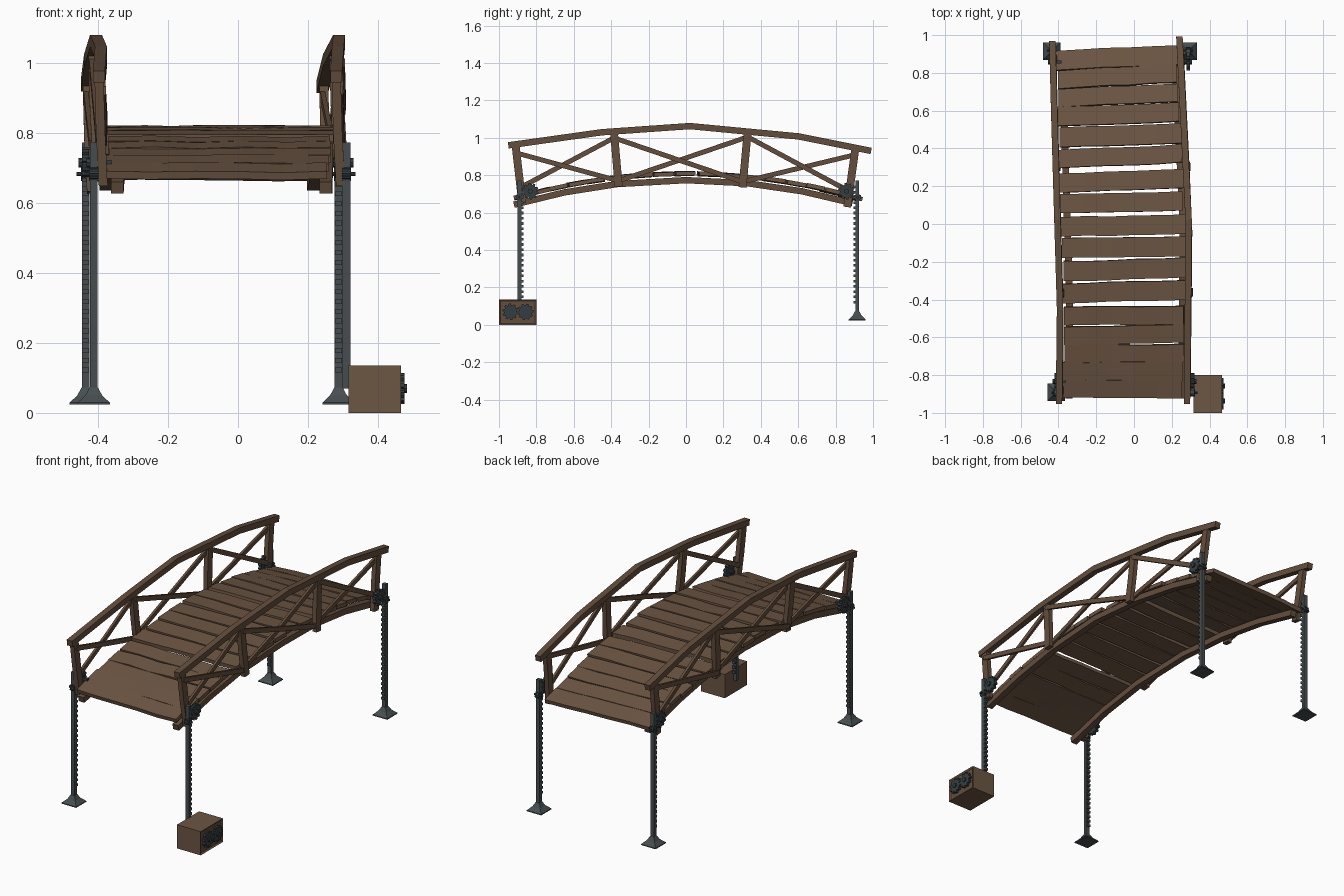
import bpy, bmesh, math, random
from mathutils import Vector

random.seed(4)
cube = bpy.data.objects.get("Cube")
if cube:
    bpy.data.objects.remove(cube)


def material(name, rgb):
    m = bpy.data.materials.new(name)
    m.use_nodes = True
    m.diffuse_color = (*rgb, 1)
    m.node_tree.nodes["Principled BSDF"].inputs["Base Color"].default_value = (*rgb, 1)
    return m


WOOD = material("brown wood", (0.150, 0.092, 0.056))
RAIL = material("dark brown wood", (0.125, 0.076, 0.046))
STEEL = material("grey steel", (0.062, 0.076, 0.080))
GEAR = material("dark steel", (0.036, 0.048, 0.054))


def finish(bm, name, mats):
    bmesh.ops.recalc_face_normals(bm, faces=bm.faces)
    mesh = bpy.data.meshes.new(name)
    bm.to_mesh(mesh)
    bm.free()
    for m in mats:
        mesh.materials.append(m)
    obj = bpy.data.objects.new(name, mesh)
    bpy.context.collection.objects.link(obj)
    return obj


def skin(bm, rings):
    """Join successive vertex rings and cap both ends."""
    loops = [[bm.verts.new(p) for p in ring] for ring in rings]
    n = len(loops[0])
    for a, b in zip(loops, loops[1:]):
        for i in range(n):
            j = (i + 1) % n
            bm.faces.new((a[i], a[j], b[j], b[i]))
    bm.faces.new(loops[0])
    bm.faces.new(loops[-1])


def timber(name, path, width, height, mat=RAIL, side=(1, 0, 0)):
    """Rectangular beam swept along a path; width lies along the side axis."""
    pts = [Vector(p) for p in path]
    s = Vector(side).normalized()
    rings = []
    for i, p in enumerate(pts):
        t = pts[min(i + 1, len(pts) - 1)] - pts[max(i - 1, 0)]
        up = t.cross(s).normalized() * height / 2
        w = s * width / 2
        rings.append([p + w + up, p - w + up, p - w - up, p + w - up])
    bm = bmesh.new()
    skin(bm, rings)
    return finish(bm, name, [mat])


def add_box(bm, lo, hi):
    skin(bm, [[(lo[0], lo[1], z), (hi[0], lo[1], z), (hi[0], hi[1], z), (lo[0], hi[1], z)]
              for z in (lo[2], hi[2])])


def cog(name, x, y, z, radius, depth, teeth=10, phase=0.0):
    """Toothed wheel facing sideways, with a raised hub."""
    bm = bmesh.new()
    step = 2 * math.pi / teeth

    def ring(px, outline):
        return [(px, y + r * math.cos(a), z + r * math.sin(a)) for r, a in outline]

    outline = []
    for i in range(teeth):
        for f, r in ((0, 0.8), (0.3, 0.8), (0.45, 1), (0.85, 1)):
            outline.append((radius * r, (i + f) * step + phase))
    skin(bm, [ring(x - depth / 2, outline), ring(x + depth / 2, outline)])
    hub = [(radius * 0.3, i * math.pi / 4) for i in range(8)]
    skin(bm, [ring(x - depth, hub), ring(x + depth, hub)])
    return finish(bm, name, [GEAR])


def interp(table, y):
    for (a, va), (b, vb) in zip(table, table[1:]):
        if y <= b:
            return va + (vb - va) * (y - a) / (b - a)
    return table[-1][1]


# Plan curves of the two railings, and the arch of deck and handrail
PLAN = {
    "left": [(-1, 0.28), (-0.5, 0.285), (0, 0.29), (0.5, 0.265), (1, 0.24)],
    "right": [(-1, -0.398), (-0.5, -0.39), (0, -0.405), (0.5, -0.42), (1, -0.433)],
}
RAIL_Z = [(-0.95, 0.96), (-0.45, 1.03), (0.02, 1.063), (0.6, 1.008), (0.99, 0.93)]
POSTS = [((-0.91, 0.95), (-0.875, 0.65)), ((-0.385, 1.03), (-0.36, 0.74)),
         ((0.33, 1.035), (0.302, 0.735)), ((0.905, 0.94), (0.862, 0.63))]


def deck_z(y):
    return 0.808 - 0.155 * y * y


for side, plan in PLAN.items():
    out = 1 if side == "left" else -1
    lean = 0.012

    # Handrail
    end = 0.99 if side == "left" else 0.965
    ys = [-0.95, -0.45, 0.02, 0.6, end]
    timber(side + "_handrail", [(interp(plan, y), y, interp(RAIL_Z, y)) for y in ys], 0.034, 0.034)

    # Posts
    for i, ((yt, zt), (yb, zb)) in enumerate(POSTS):
        x = interp(plan, yt)
        timber(f"{side}_post_{i}", [(x, yt, zt), (x + 0.004, (yt + yb) / 2, (zt + zb) / 2),
                                    (x + lean, yb, zb)], 0.026, 0.042)

    # Crossed braces in each bay, one on each face of the posts
    for i, (a, b) in enumerate(zip(POSTS, POSTS[1:])):
        bays = [((a[1][0], max(a[1][1], 0.71) + 0.03), (b[0][0], b[0][1] - 0.03)),
                ((a[0][0], a[0][1] - 0.03), (b[1][0], max(b[1][1], 0.69) + 0.03))]
        for k, (p, q) in enumerate(bays):
            off = 0.008 if k else -0.008
            path = []
            for t in (0, 0.5, 1):
                y, z = p[0] + (q[0] - p[0]) * t, p[1] + (q[1] - p[1]) * t
                path.append((interp(plan, y) + off + 0.004, y, z))
            timber(f"{side}_brace_{i}_{k}", path, 0.014, 0.026)

    # Arched stringer under the deck
    ys = [-0.92, -0.65, -0.37, 0, 0.33, 0.62, 0.89]
    inset = 0.03 if side == "left" else 0.052
    timber(side + "_stringer", [(interp(plan, y) - out * inset, y, deck_z(y) - 0.034)
                                for y in ys], 0.036, 0.034)

# Deck planks, slightly warped
PLANKS = [0.88, 0.78, 0.68, 0.58, 0.468, 0.357, 0.23, 0.114, -0.008,
          -0.124, -0.24, -0.357, -0.484, -0.585, -0.685, -0.78, -0.87]
for i, y in enumerate(PLANKS):
    x0 = interp(PLAN["right"], y) + random.uniform(0.015, 0.026)
    x1 = interp(PLAN["left"], y) - random.uniform(0.015, 0.028)
    tilt = 0.012 + 0.012 * y + random.uniform(-0.006, 0.006)
    path = []
    for t in (0, 0.2, 0.4, 0.6, 0.8, 1):
        py = y + tilt * (2 * t - 1) * 0.7 + random.uniform(-0.003, 0.003)
        path.append((x0 + (x1 - x0) * t, py, deck_z(y) + random.uniform(-0.003, 0.003)))
    timber(f"plank_{i}", path, random.uniform(0.096, 0.106), 0.022, WOOD, (0, 1, -0.31 * y))

# Toothed columns with flared feet and lifting gears
COLUMNS = {"front_right": (-0.412, -0.89), "front_left": (0.31, -0.89),
           "back_right": (-0.435, 0.915), "back_left": (0.287, 0.915)}
for name, (x, y) in COLUMNS.items():
    inward = 1 if y < 0 else -1
    boxed = name == "front_left"
    bm = bmesh.new()
    add_box(bm, (x - 0.011, y - 0.01, 0.07 if boxed else 0.05), (x + 0.011, y + 0.01, 0.772))
    for k in range(23):
        z = 0.115 + 0.028 * k
        c = y + inward * 0.013
        add_box(bm, (x - 0.01, c - 0.007, z), (x + 0.01, c + 0.007, z + 0.014))
    finish(bm, name + "_column", [STEEL])

    if not boxed:
        bm = bmesh.new()
        skin(bm, [[(x + r * a, y + r * b, z) for a, b in ((-1, -1), (1, -1), (1, 1), (-1, 1))]
                  for r, z in ((0.046, 0.024), (0.046, 0.029), (0.024, 0.05), (0.012, 0.072))])
        finish(bm, name + "_foot", [STEEL])

    cog(name + "_gear", x, y + inward * 0.057, 0.715, 0.045, 0.02)
    cog(name + "_pinion", x, y - inward * 0.003, 0.682, 0.02, 0.026, 8)
    # Axle from the gear into the railing post
    bm = bmesh.new()
    toward = -0.03 if x > 0 else 0.05
    gy = y + inward * 0.057
    add_box(bm, (min(x, x + toward), gy - 0.008, 0.707), (max(x, x + toward), gy + 0.008, 0.723))
    finish(bm, name + "_axle", [GEAR])

# Drive box with a recessed gear panel
bm = bmesh.new()
add_box(bm, (0.315, -1.0, 0), (0.465, -0.80, 0.135))
bm.normal_update()
bmesh.ops.recalc_face_normals(bm, faces=bm.faces)
panel = max(bm.faces, key=lambda f: f.calc_center_median().x)
bmesh.ops.inset_individual(bm, faces=[panel], thickness=0.012, depth=-0.006)
panel.material_index = 1
finish(bm, "drive_box", [WOOD, RAIL])
for i, y in enumerate((-0.938, -0.858)):
    cog(f"drive_gear_{i}", 0.468, y, 0.07, 0.044, 0.014, 10, 0.3 * i)
